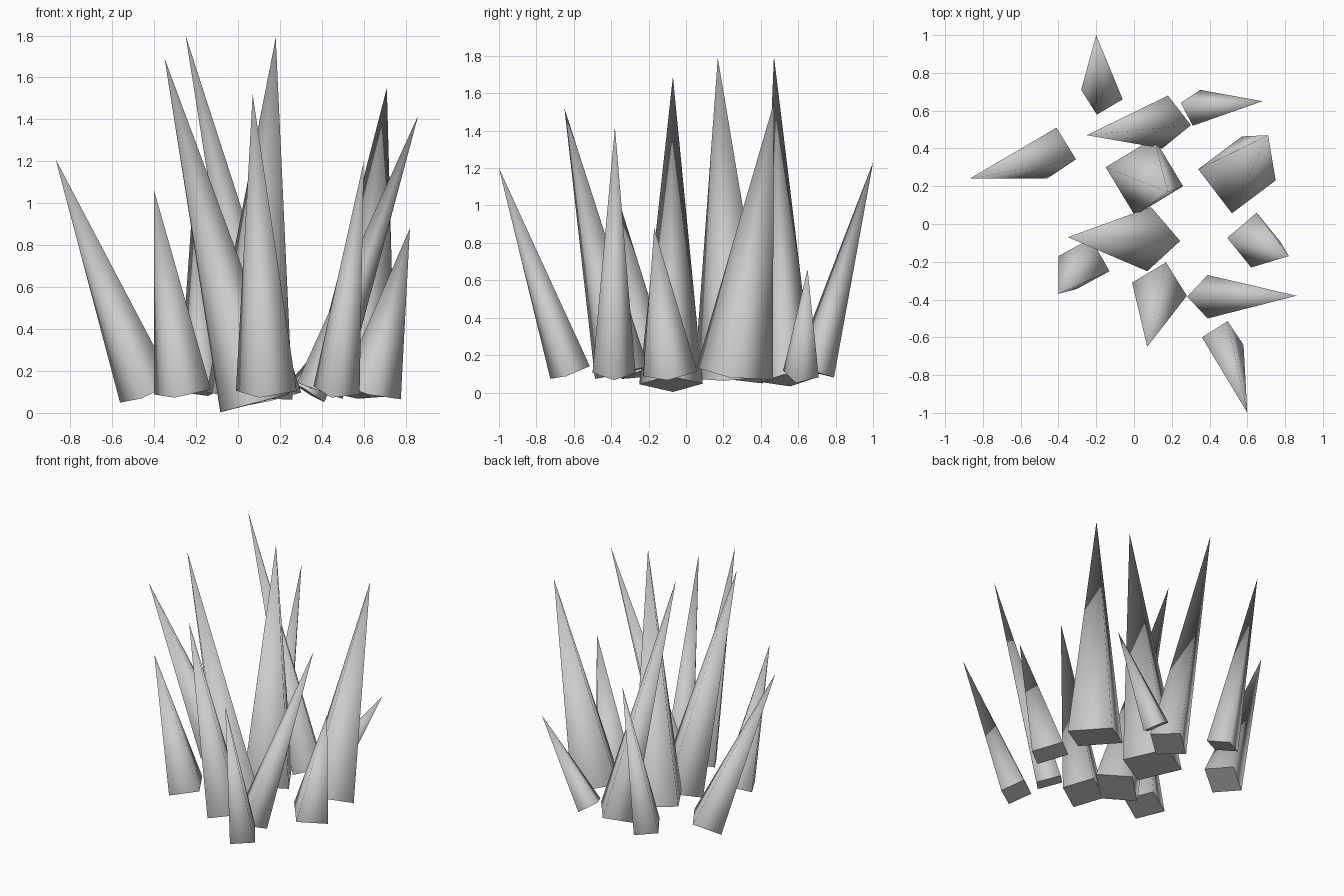
import bpy
from mathutils import Vector


def spike(name, tip, centre, corner):
    """Square pyramid whose base is perpendicular to its leaning axis."""
    tip, centre = Vector(tip), Vector(centre)
    axis = (tip - centre).normalized()
    dx, dy = corner[0] - centre.x, corner[1] - centre.y
    u = Vector((dx, dy, -(dx * axis.x + dy * axis.y) / axis.z))
    v = axis.cross(u)
    verts = [centre + u, centre + v, centre - u, centre - v, tip]
    faces = [(i, (i + 1) % 4, 4) for i in range(4)] + [(3, 2, 1, 0)]
    mesh = bpy.data.meshes.new(name)
    mesh.from_pydata(verts, [], faces)
    # smooth sides, flat base
    for p in mesh.polygons:
        p.use_smooth = len(p.vertices) == 3
    obj = bpy.data.objects.new(name, mesh)
    bpy.context.collection.objects.link(obj)
    return obj


# tip, base centre, one base corner (x, y)
spikes = [
    ((-0.20, 1.00, 1.23), (-0.17, 0.685, 0.11), (-0.28, 0.71)),
    ((-0.25, 0.47, 1.80), (0.165, 0.54, 0.065), (0.18, 0.68)),
    ((0.68, 0.65, 0.66), (0.33, 0.615, 0.10), (0.35, 0.71)),
    ((-0.87, 0.24, 1.21), (-0.435, 0.375, 0.095), (-0.41, 0.51)),
    ((0.18, 0.17, 1.79), (0.055, 0.25, 0.08), (-0.15, 0.30)),
    ((0.71, 0.47, 1.55), (0.545, 0.26, 0.10), (0.34, 0.29)),
    ((-0.35, -0.07, 1.69), (0.08, -0.08, 0.046), (0.09, 0.09)),
    ((-0.40, -0.37, 1.06), (-0.265, -0.21, 0.10), (-0.40, -0.17)),
    ((0.82, -0.17, 0.88), (0.635, -0.085, 0.10), (0.65, 0.06)),
    ((0.07, -0.65, 1.52), (0.135, -0.345, 0.105), (-0.01, -0.31)),
    ((0.86, -0.38, 1.42), (0.39, -0.385, 0.105), (0.39, -0.27)),
    ((0.60, -1.00, 1.20), (0.47, -0.62, 0.107), (0.36, -0.60)),
]
for i, data in enumerate(spikes, 1):
    spike(f"spike_{i:02d}", *data)
